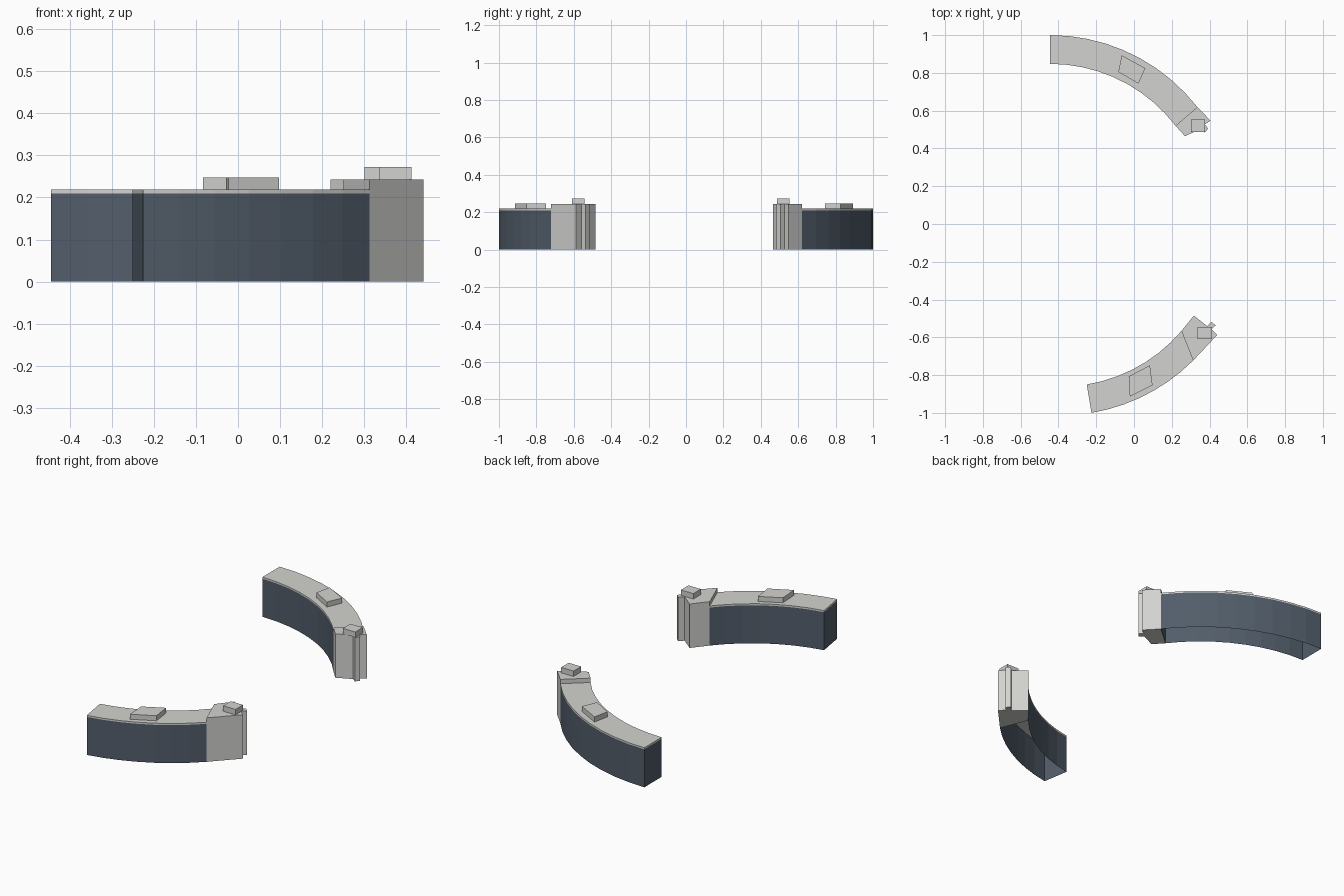
import bpy, bmesh, math

if "Cube" in bpy.data.objects:
    bpy.data.objects.remove(bpy.data.objects["Cube"])


def material(name, rgb):
    m = bpy.data.materials.new(name)
    m.diffuse_color = (*rgb, 1)
    m.use_nodes = True
    m.node_tree.nodes["Principled BSDF"].inputs["Base Color"].default_value = m.diffuse_color
    return m


CONCRETE = material("light grey concrete", (0.65, 0.65, 0.63))
GLASS = material("dark blue grey glass", (0.085, 0.11, 0.145))


def prism(name, outline, z0, z1, mat, caps=True):
    """Extrude a plan outline; caps=False leaves an open shell."""
    area = sum(a[0] * b[1] - b[0] * a[1]
               for a, b in zip(outline, outline[1:] + outline[:1]))
    if area < 0:
        outline = outline[::-1]
    bm = bmesh.new()
    low = [bm.verts.new((x, y, z0)) for x, y in outline]
    top = [bm.verts.new((x, y, z1)) for x, y in outline]
    n = len(outline)
    for i in range(n):
        j = (i + 1) % n
        bm.faces.new((low[i], low[j], top[j], top[i]))
    if caps:
        bm.faces.new(top)
        bm.faces.new(low[::-1])
    me = bpy.data.meshes.new(name)
    bm.to_mesh(me)
    bm.free()
    me.materials.append(mat)
    ob = bpy.data.objects.new(name, me)
    bpy.context.collection.objects.link(ob)
    return ob


def arc(centre, radius, a0, a1, n):
    pts = []
    for i in range(n + 1):
        a = math.radians(a0 + (a1 - a0) * i / n)
        pts.append((centre[0] + radius * math.cos(a), centre[1] + radius * math.sin(a)))
    return pts


def wing(side, centre, start, end_out, end_in, n, tower, unit, box):
    outer = arc(centre, 0.99, start, end_out, n)
    inner = arc(centre, 0.838, start, end_in, n)
    ring = outer + inner[::-1]
    # glazed curved walls, open underneath, with a thin roof slab
    prism(side + "_curved_walls", ring, 0, 0.21, GLASS, caps=False)
    prism(side + "_roof_slab", ring, 0.21, 0.219, CONCRETE)
    # end tower with a small fin on its end face
    prism(side + "_end_tower", [outer[-1]] + tower + [inner[-1]], 0, 0.243, CONCRETE)
    # rooftop plant boxes
    prism(side + "_roof_unit", unit, 0.219, 0.247, CONCRETE)
    x, y = box
    w, d = 0.038, 0.033
    prism(side + "_tower_box", [(x - w, y - d), (x + w, y - d), (x + w, y + d), (x - w, y + d)],
          0.243, 0.273, CONCRETE)


wing("back", (-0.445, 0.01), 90, 38, 37.5, 9,
     [(0.405, 0.547), (0.375, 0.527), (0.393, 0.505), (0.375, 0.485),
      (0.352, 0.503), (0.27, 0.465)],
     [(-0.065, 0.893), (0.06, 0.825), (0.024, 0.743), (-0.083, 0.805)],
     (0.339, 0.52))

wing("front", (-0.387, -0.023), -80.6, -45, -40.4, 7,
     [(0.441, -0.587), (0.41, -0.558), (0.432, -0.537), (0.41, -0.517),
      (0.388, -0.541), (0.317, -0.485)],
     [(-0.028, -0.807), (0.084, -0.748), (0.098, -0.853), (-0.022, -0.914)],
     (0.374, -0.577))
